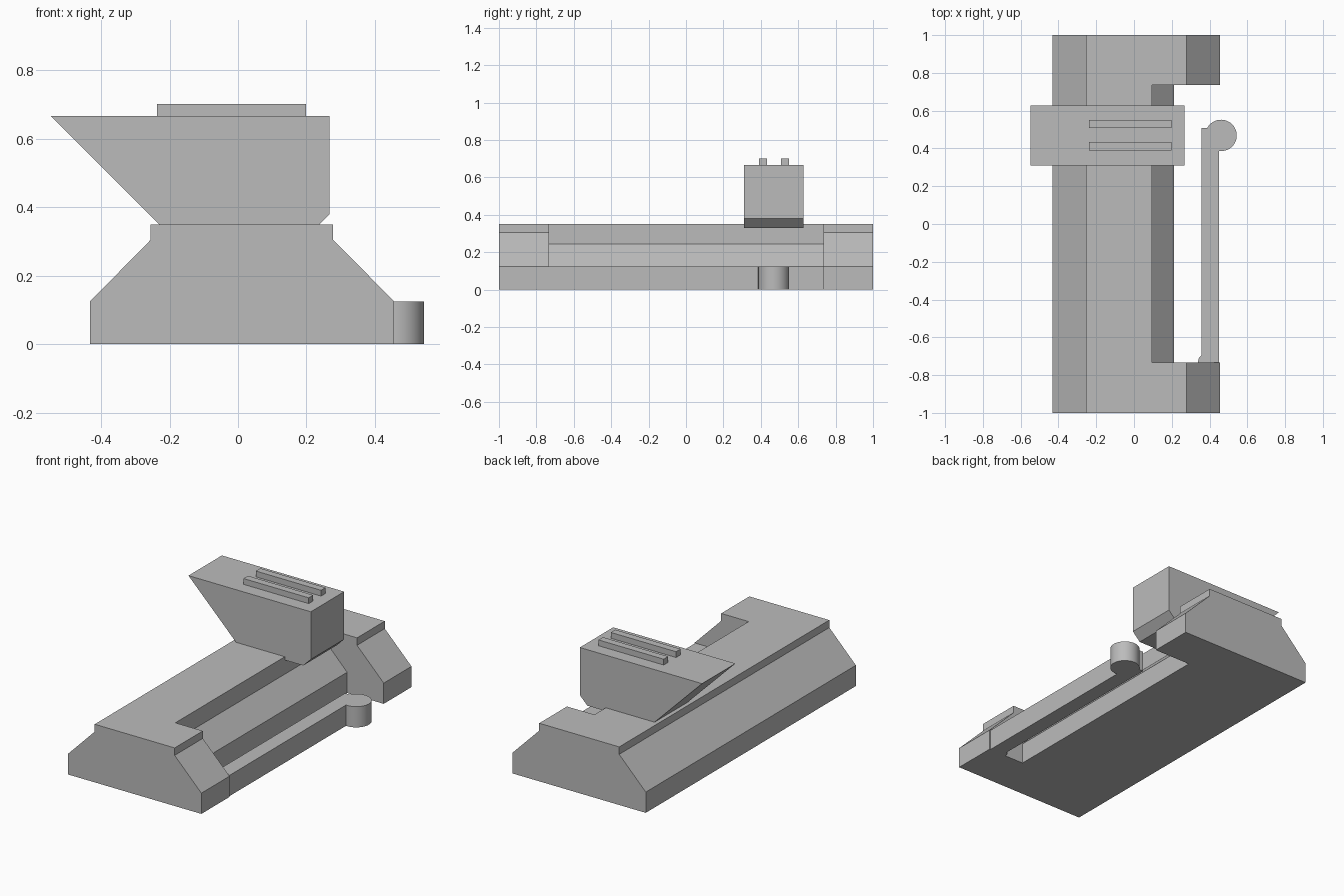
import bpy, bmesh
from mathutils import Vector

if "Cube" in bpy.data.objects:
    bpy.data.objects.remove(bpy.data.objects["Cube"], do_unlink=True)

grey = bpy.data.materials.new("plain_grey")
grey.use_nodes = True
colour = (0.5, 0.5, 0.5, 1)
grey.diffuse_color = colour
grey.node_tree.nodes["Principled BSDF"].inputs["Base Color"].default_value = colour


def extrude(name, outline, start, depth):
    """Sweep a closed outline of 3D points along a depth vector."""
    bm = bmesh.new()
    face = bm.faces.new([bm.verts.new(Vector(p) + Vector(start)) for p in outline])
    grown = bmesh.ops.extrude_face_region(bm, geom=[face])["geom"]
    bmesh.ops.translate(bm, vec=depth, verts=[v for v in grown if isinstance(v, bmesh.types.BMVert)])
    bmesh.ops.recalc_face_normals(bm, faces=bm.faces)
    mesh = bpy.data.meshes.new(name)
    bm.to_mesh(mesh)
    bm.free()
    mesh.materials.append(grey)
    obj = bpy.data.objects.new(name, mesh)
    bpy.context.collection.objects.link(obj)
    return obj


def along_y(name, profile, y0, y1):
    return extrude(name, [(x, 0, z) for x, z in profile], (0, y0, 0), (0, y1 - y0, 0))


def box(name, x0, x1, y0, y1, z0, z1):
    return along_y(name, [(x0, z0), (x1, z0), (x1, z1), (x0, z1)], y0, y1)


# Base: full section at both ends, stepped section between them
back_side = [(-0.432, 0), (-0.432, 0.125), (-0.255, 0.305), (-0.255, 0.35)]
end_side = [(0.278, 0.35), (0.278, 0.305), (0.456, 0.125), (0.456, 0)]
step_side = [(0.095, 0.35), (0.095, 0.245), (0.212, 0.125), (0.212, 0)]
along_y("base_front_end", back_side + end_side, -1, -0.732)
along_y("base_middle", back_side + step_side, -0.732, 0.736)
along_y("base_rear_end", back_side + end_side, 0.736, 1)

# Spring lever with a round thumb knob and a corner brace at its root
lever_top = 0.125
box("lever_arm", 0.358, 0.45, -0.732, 0.508, 0, lever_top)
extrude("lever_root_brace", [(0.338, -0.732, 0), (0.358, -0.732, 0), (0.358, -0.695, 0), (0.343, -0.71, 0)],
        (0, 0, 0), (0, 0, lever_top))
bpy.ops.mesh.primitive_cylinder_add(vertices=48, radius=0.083, depth=lever_top,
                                    location=(0.461, 0.469, lever_top / 2))
knob = bpy.context.object
knob.name = "lever_knob"
knob.data.materials.append(grey)
bpy.ops.object.shade_smooth_by_angle()

# Sliding block with a sloped overhang and two raised ribs
along_y("sliding_block", [(-0.547, 0.667), (0.268, 0.667), (0.268, 0.38), (0.218, 0.33), (-0.21, 0.33)],
        0.31, 0.628)
for side, y in (("front", 0.39), ("rear", 0.508)):
    box(f"block_rib_{side}", -0.237, 0.198, y, y + 0.043, 0.667, 0.702)
